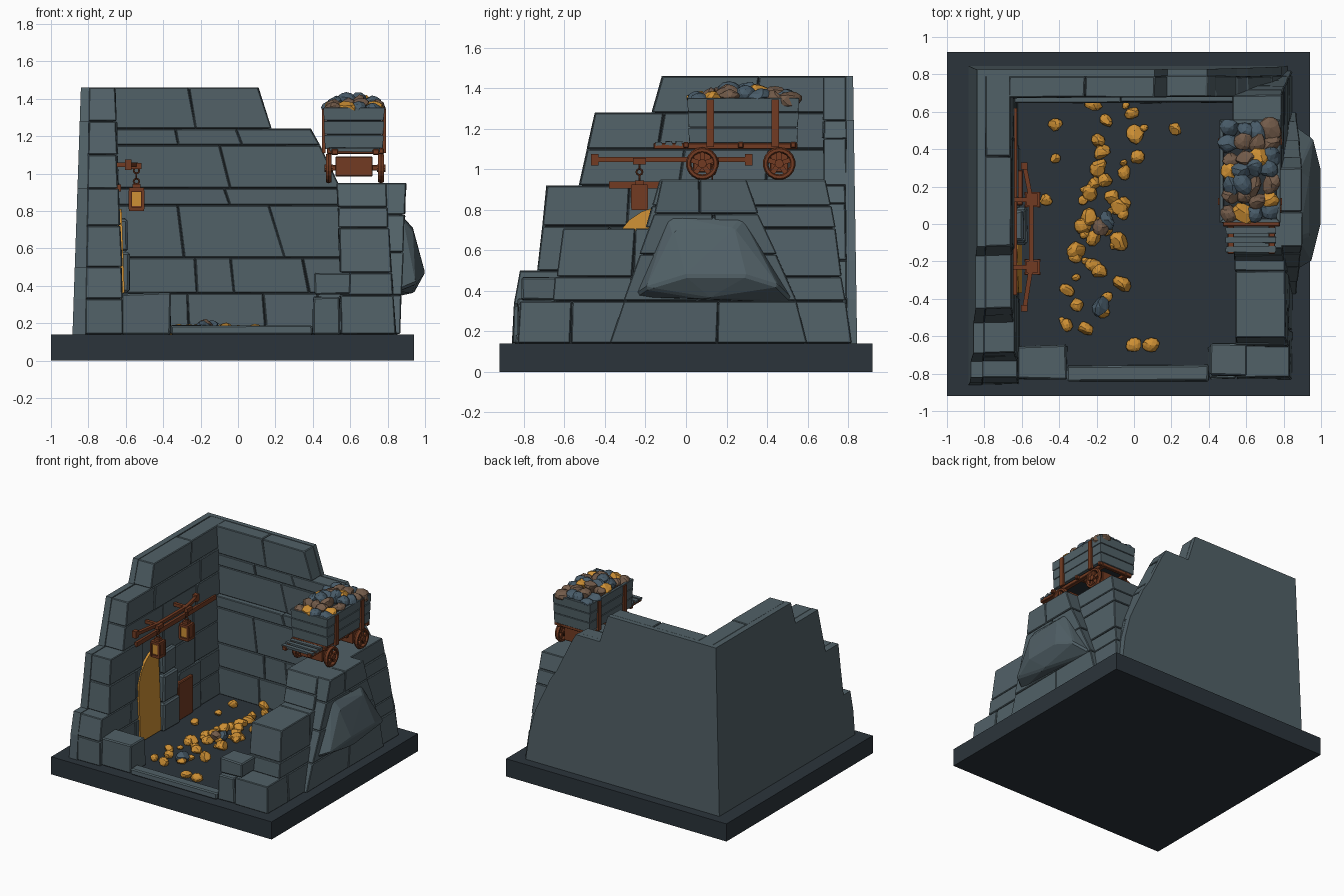
import bpy, bmesh, math, random
from mathutils import Vector, Matrix

if "Cube" in bpy.data.objects:
    bpy.data.objects.remove(bpy.data.objects["Cube"])

random.seed(7)
R = random.uniform


def material(name, rgb):
    m = bpy.data.materials.new(name)
    m.diffuse_color = (*rgb, 1)
    m.use_nodes = True
    m.node_tree.nodes["Principled BSDF"].inputs["Base Color"].default_value = m.diffuse_color
    return m


STONE = material("grey_stone", (.083, .119, .136))
SLATE = material("dark_slate", (.024, .034, .043))
JOINT = material("dark_joint", (.022, .030, .035))
RUST = material("rusty_brown", (.17, .044, .016))
GOLD = material("gold", (.62, .28, .035))
BROWN = material("brown_rock", (.17, .105, .068))
BLUE = material("blue_rock", (.065, .105, .14))


def finish(bm, name, mat, bevel=0):
    bmesh.ops.recalc_face_normals(bm, faces=bm.faces)
    me = bpy.data.meshes.new(name)
    bm.to_mesh(me)
    bm.free()
    me.materials.append(mat)
    ob = bpy.data.objects.new(name, me)
    bpy.context.collection.objects.link(ob)
    if bevel:
        mod = ob.modifiers.new("worn_edges", 'BEVEL')
        mod.width, mod.segments = bevel, 1
    return ob


def hexa(bm, pts):
    # eight corners: bottom ring then top ring
    v = [bm.verts.new(p) for p in pts]
    for f in ((3, 2, 1, 0), (4, 5, 6, 7), (0, 1, 5, 4), (1, 2, 6, 5), (2, 3, 7, 6), (3, 0, 4, 7)):
        bm.faces.new([v[i] for i in f])


def add_box(bm, x0, x1, y0, y1, z0, z1, j=0):
    ring = ((x0, y0), (x1, y0), (x1, y1), (x0, y1))
    hexa(bm, [(x + R(-j, j), y + R(-j, j), z + (R(-j, j) if z > .15 else 0))
              for z in (z0, z1) for x, y in ring])


def box(name, mat, *dims, bevel=0, j=0):
    bm = bmesh.new()
    add_box(bm, *dims, j=j)
    return finish(bm, name, mat, bevel)


def wall(name, along, courses, inner, outer, shell=False, corner=None):
    """Stacked, tapered stone courses: (z0, z1, start0, start1, end0, end1, count).
    A dark core shows in the joints; a shell gives a plain outer face."""
    blocks, core, skin = bmesh.new(), bmesh.new(), bmesh.new()
    sgn = 1 if outer(.5) > inner(.5) else -1

    def place(bm, z0, z1, a, b, t, s, j=0):
        # a, b: (bottom, top) extents along the wall; t, s: depth functions
        pts = []
        for k, z in enumerate((z0, z1)):
            for u, d in ((a[k], t(z)), (b[k], t(z)), (b[k], s(z)), (a[k], s(z))):
                u, d = u + R(-j, j), d + R(-j, j)
                pts.append((u, d, z) if along == 'x' else (d, u, z))
        hexa(bm, pts)

    split = lambda z: inner(z) + .75 * (outer(z) - inner(z))
    for z0, z1, a0, a1, b0, b1, n in courses:
        back = split if shell else outer
        cuts = [0] + [(i + R(-.25, .25)) / n for i in range(1, n)] + [1]
        for p, q in zip(cuts, cuts[1:]):
            g, push = .002, R(-.006, .006)
            a = (a0 + (b0 - a0) * p + g, a1 + (b1 - a1) * p + g)
            b = (a0 + (b0 - a0) * q - g, a1 + (b1 - a1) * q - g)
            place(blocks, z0 + .0015, z1 - .0015, a, b, lambda z: inner(z) + push, back, .003)
        low = z0 + .004
        place(core, z0 - .01, z1 - .012, (a0 + .014, a1 + .014), (b0 - .014, b1 - .014),
              lambda z: inner(max(z, low)) + .014 * sgn,
              lambda z: back(max(z, low)) - (0 if shell else .014 * sgn))
        if shell:
            a = corner or (lambda z: None)
            place(skin, z0, z1, (a(z0) or a0, a(z1) or a1), (b0, b1), split, outer)
    finish(blocks, name + "_blocks", STONE, .005)
    finish(core, name + "_core", JOINT)
    if shell:
        finish(skin, name + "_outer_face", STONE)
    else:
        skin.free()


def lerp_z(a, b, z0=.14, z1=1.46):
    return lambda z: a + (b - a) * (z - z0) / (z1 - z0)


# base slab
box("base", SLATE, -1, .94, -.92, .92, 0, .14)

# ruined walls
left_out = lerp_z(-.885, -.84)
wall("left_wall", 'y', [
    (.14, .33, -.86, -.85, .81, .81, 4), (.33, .5, -.85, -.82, .81, .81, 5),
    (.5, .72, -.735, -.71, .81, .81, 4), (.72, .92, -.71, -.69, .81, .81, 4),
    (.92, 1.1, -.53, -.49, .81, .81, 3), (1.1, 1.28, -.49, -.45, .81, .81, 3),
    (1.28, 1.46, -.17, -.12, .81, .81, 2)], lerp_z(-.61, -.66), left_out, True)
wall("back_wall", 'x', [
    (.14, .36, -.66, -.66, .82, .79, 4), (.36, .55, -.66, -.66, .79, .74, 4),
    (.55, .83, -.66, -.66, .74, .61, 3), (.83, .92, -.66, -.66, .61, .55, 2),
    (.92, 1.15, -.67, -.67, .55, .44, 2), (1.15, 1.24, -.67, -.67, .44, .39, 3),
    (1.24, 1.46, -.67, -.67, .18, .11, 2)],
    lambda z: .65 if z < .9205 else .68, lerp_z(.845, .825), True, left_out)
wall("right_wall", 'y', [
    (.14, .35, -.83, -.82, .82, .79, 5), (.35, .47, -.66, -.65, .79, .77, 4),
    (.47, .71, -.64, -.61, .77, .74, 4), (.71, .82, -.2, -.17, .74, .72, 2),
    (.82, .95, -.17, -.13, .72, .69, 2)], lerp_z(.55, .53, .14, .95), lerp_z(.845, .79, .14, .95))
wall("buttress", 'y', [
    (.14, .35, -.38, -.31, .60, .55, 2), (.35, .58, -.31, -.23, .55, .45, 2),
    (.58, .78, -.23, -.16, .45, .36, 2), (.78, .95, -.16, -.12, .36, .3, 2)],
    lambda z: .7, lerp_z(.865, .90, .14, .95))

# front piers and sill
for nm, d in (("left_pier", (-.62, -.36, -.83, -.65, .14, .36)),
              ("right_pier", (.40, .547, -.825, -.65, .14, .34)),
              ("right_pier_cap", (.41, .60, -.81, -.64, .355, .47)),
              ("front_sill", (-.36, .40, -.84, -.755, .14, .185))):
    box(nm, STONE, *d, bevel=.008, j=.005)

# overhanging boulder on the right
bm = bmesh.new()
for p in ((.88, -.08, .77), (.88, .28, .76), (.935, -.06, .70), (.935, .24, .71), (1, 0, .47), (1, .3, .47),
          (.95, -.2, .41), (.96, .46, .42), (.85, -.26, .37), (.85, .54, .34), (.94, .1, .36), (.84, .1, .4)):
    bm.verts.new(p)
bmesh.ops.convex_hull(bm, input=bm.verts)
finish(bm, "boulder", STONE, .012)

# gold niche with a rising arch, stone pillar and small door against the left wall
bm = bmesh.new()
arch = [(-.37, .15), (-.11, .15), (-.11, .78), (-.16, .81), (-.22, .79), (-.28, .75), (-.33, .69), (-.37, .6)]
f = bm.faces.new([bm.verts.new((-.598 - .036 * (z - .14), y, z)) for y, z in arch])
ext = bmesh.ops.extrude_face_region(bm, geom=[f])
bmesh.ops.translate(bm, vec=(-.02, 0, 0), verts=[g for g in ext['geom'] if isinstance(g, bmesh.types.BMVert)])
finish(bm, "gold_niche", GOLD)
for i, (z0, z1) in enumerate(((.14, .36), (.365, .58), (.585, .76))):
    box("niche_pillar_%d" % i, STONE, -.64, -.57 - .01 * i, -.11 + .01 * i, .09 - .01 * i, z0, z1, bevel=.012, j=.004)
box("niche_door", RUST, -.64, -.593, .10, .29, .14, .44, bevel=.006)

# lantern rail on the left wall
box("wall_beam", RUST, -.66, -.625, -.38, .62, .905, .94)
bm = bmesh.new()
rail = [(-.585, -.45), (-.55, -.23), (-.55, .13), (-.585, .31)]
for (xa, ya), (xb, yb) in zip(rail, rail[1:]):
    hexa(bm, [(x + dx, y, z) for z in (1.035, 1.06)
              for x, y, dx in ((xa, ya, -.012), (xa, ya, .012), (xb, yb, .012), (xb, yb, -.012))])
for y in (-.45, .31):
    add_box(bm, -.605, -.57, y - .018, y + .018, 1.02, 1.075)
for y in (-.23, .13):
    add_box(bm, -.66, -.535, y - .012, y + .012, 1.035, 1.06)
    add_box(bm, -.575, -.515, y - .032, y + .032, 1.025, 1.055)
finish(bm, "lantern_rail", RUST)


def ring(name, loc, major, minor, rot, segs=12):
    bpy.ops.mesh.primitive_torus_add(major_segments=segs, minor_segments=6, major_radius=major,
                                     minor_radius=minor, location=loc, rotation=rot)
    bpy.context.object.name = name
    bpy.context.object.data.materials.append(RUST)
    return bpy.context.object


# hanging lanterns
for i, y in enumerate((-.23, .13)):
    x = -.543
    bm = bmesh.new()
    add_box(bm, x - .04, x + .04, y - .04, y + .04, .80, .82)
    add_box(bm, x - .04, x + .04, y - .04, y + .04, .905, .925)
    add_box(bm, x - .022, x + .022, y - .022, y + .022, .925, .945)
    for sx in (-.034, .034):
        for sy in (-.034, .034):
            add_box(bm, x + sx - .008, x + sx + .008, y + sy - .008, y + sy + .008, .81, .91)
    add_box(bm, x - .036, x + .036, y - .026, y + .036, .81, .91)
    finish(bm, "lantern_frame_%d" % i, RUST)
    box("lantern_glow_%d" % i, GOLD, x - .024, x + .024, y - .034, y - .02, .825, .9)
    for k in range(3):
        ring("lantern_chain", (x, y, .958 + k * .029), .015, .005, (math.pi / 2, 0, math.pi / 2 * (k % 2)), 8)

# cart chassis and stone-grey deck slats
bm = bmesh.new()
for x in (.50, .72):
    add_box(bm, x, x + .035, -.16, .55, 1.10, 1.13)
for y in (.0, .27, .53):
    add_box(bm, .475, .78, y - .013, y + .013, 1.105, 1.135)
for y in (.08, .46):
    add_box(bm, .47, .78, y - .015, y + .015, 1.015, 1.045)
    add_box(bm, .52, .72, y - .045, y + .045, .985, 1.09)
finish(bm, "cart_chassis", RUST, .004)
for i, y in enumerate((-.135, -.085, -.035)):
    box("deck_slat_%d" % i, STONE, .49, .76, y - .016, y + .016, 1.118, 1.138, j=.003)

# spoked wheels
for y in (.08, .46):
    for x in (.485, .765):
        w = ring("wheel_rim", (x, y, 1.028), .067, .014, (0, math.pi / 2, 0), 18)
        w.scale.z = 1.3
        bm = bmesh.new()
        bmesh.ops.create_cone(bm, cap_ends=True, segments=10, radius1=.022, radius2=.022, depth=.045,
                              matrix=Matrix.Rotation(math.pi / 2, 4, 'Y'))
        for k in range(5):
            s = bmesh.new()
            add_box(s, -.009, .009, -.012, .012, .01, .066)
            s.transform(Matrix.Rotation(k * math.tau / 5, 4, 'X'))
            tmp = bpy.data.meshes.new("spoke")
            s.to_mesh(tmp)
            s.free()
            bm.from_mesh(tmp)
            bpy.data.meshes.remove(tmp)
        finish(bm, "wheel_spokes", RUST).location = (x, y, 1.028)


# cart bin: slightly flared planks around a dark core, rust straps
def bin_ring(z, inset):
    f = (z - 1.13) / .22 * .008
    return .465 - f + inset, .775 + f - inset, .015 - f + inset, .55 + f - inset


bm, core = bmesh.new(), bmesh.new()
for z0, z1 in ((1.13, 1.205), (1.208, 1.28), (1.283, 1.352)):
    for side in range(4):
        pts = []
        for z in (z0, z1):
            (a, b, c, d), (e, g, h, i) = bin_ring(z, 0), bin_ring(z, .022)
            o, n = [(a, c), (b, c), (b, d), (a, d)], [(e, h), (g, h), (g, i), (e, i)]
            k = (side + 1) % 4
            pts += [(*p, z) for p in (o[side], o[k], n[k], n[side])]
        hexa(bm, pts)
a, b, c, d = bin_ring(1.14, .008)
add_box(core, a, b, c, d, 1.135, 1.31)
finish(bm, "bin_planks", STONE, .002)
finish(core, "bin_core", JOINT)
bm = bmesh.new()
for y in (.12, .44):
    for x in (.459, .781):
        add_box(bm, x - .01, x + .01, y - .018, y + .018, 1.11, 1.345)
finish(bm, "bin_straps", RUST)


# loose rocks, grouped by colour
def rocks(name, mat, spots):
    bm = bmesh.new()
    for x, y, z, r in spots:
        new = bmesh.ops.create_icosphere(bm, subdivisions=2, radius=1)['verts']
        cuts = [(Vector((R(-1, 1), R(-1, 1), R(-1, 1))).normalized(), R(.6, .85)) for _ in range(7)]
        s, rot = Vector((R(.8, 1.25), R(.8, 1.25), R(.7, .9))) * r, Matrix.Rotation(R(0, 6), 3, 'Z')
        for v in new:
            for n, d in cuts:  # flatten facets
                v.co -= n * max(0, v.co.dot(n) - d)
            v.co = rot @ Vector(a * b for a, b in zip(v.co, s)) + Vector((x, y, z))
    finish(bm, name, mat)


load, tint = {GOLD: [], BROWN: [], BLUE: []}, (BROWN, BLUE, GOLD, BROWN, BLUE, BROWN, BLUE)
for i in range(4):
    for k in range(7):
        x, y = .515 + .21 * i / 3 + R(-.012, .012), .065 + .435 * k / 6 + R(-.02, .02)
        rise = max(0, 1 - ((x - .62) / .17) ** 2) * max(0, 1 - ((y - .29) / .29) ** 2)
        load[tint[(i * 2 + k * 3) % 7]].append((x, y, 1.325 + .065 * rise, R(.05, .06)))
for m, spots in load.items():
    rocks("cart_load_" + m.name, m, spots)
nuggets = [(-.42, .53, .16, .042), (.22, .51, .16, .042), (-.42, .35, .16, .03), (.09, -.65, .16, .046),
           (-.36, -.54, .16, .042), (-.26, -.56, .16, .042), (0, -.65, .16, .04), (-.47, .13, .16, .036)]
for k in range(44):  # a trail from front to back, densest in the middle
    t = 2 * (k + .5) / 44 - 1
    y = .08 + (.42 * t + .2 * t ** 3)
    nuggets.append((-.15 + .13 * y + R(-.17, .15), max(-.6, min(.64, y)), .157,
                    R(.034, .055) if k % 3 else R(.018, .028)))
rocks("floor_nuggets", GOLD, nuggets)
rocks("floor_blue_rocks", BLUE, [(-.18, -.44, .17, .055), (-.14, .02, .18, .05)])
rocks("floor_brown_rocks", BROWN, [(-.17, -.02, .18, .048)])
